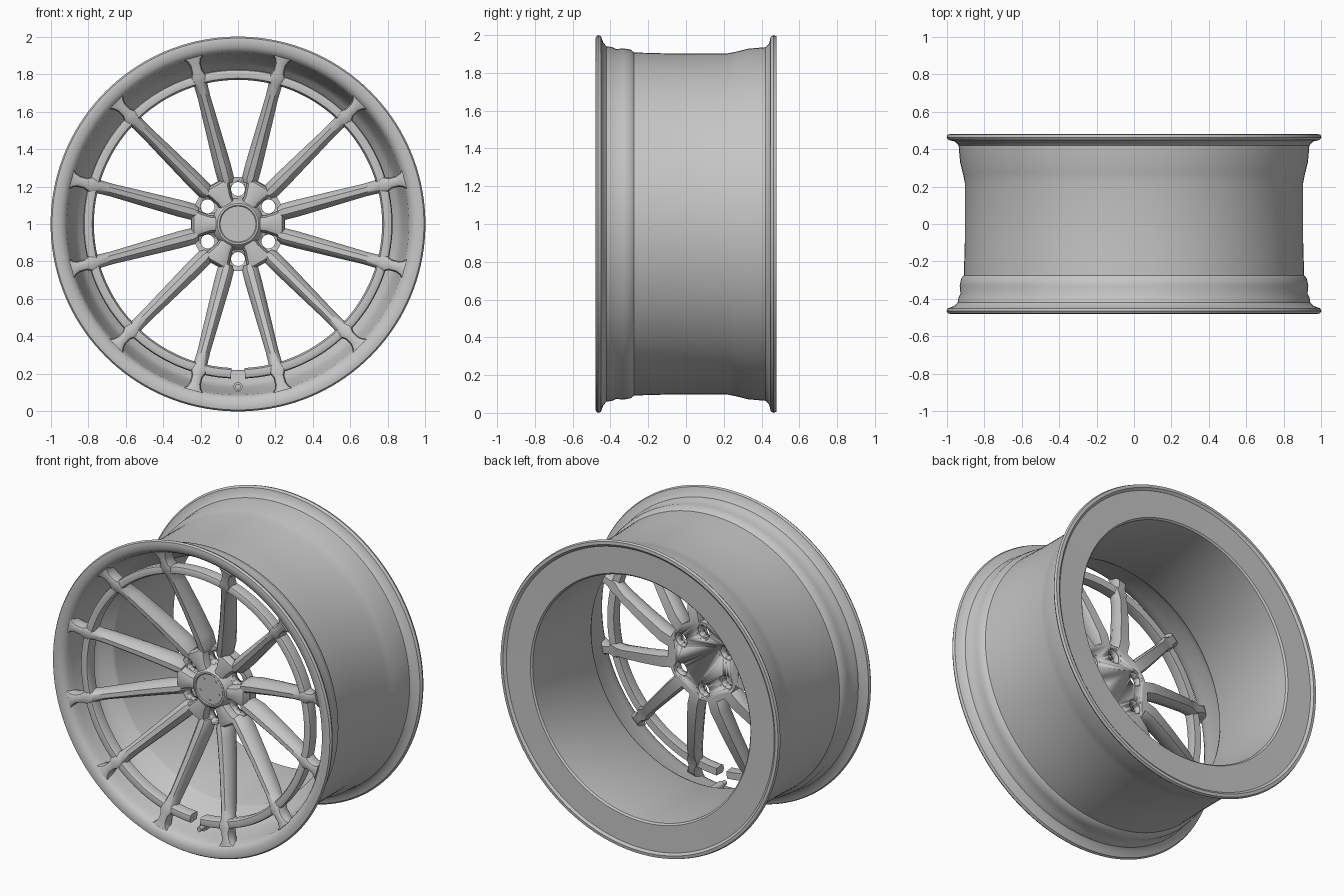
import bpy, bmesh, math
from mathutils import Matrix, Vector

cube = bpy.data.objects.get("Cube")
if cube:
    bpy.data.objects.remove(cube, do_unlink=True)

# Single metal colour
metal = bpy.data.materials.new("satin_grey_metal")
metal.use_nodes = True
GREY = (0.56, 0.56, 0.56, 1)
metal.diffuse_color = GREY
for node in metal.node_tree.nodes:
    if node.type == 'BSDF_PRINCIPLED':
        node.inputs["Base Color"].default_value = GREY
        node.inputs["Roughness"].default_value = 0.5


def polar(r, y, angle, side=0.0):
    """Point at radius r around the axle, shifted sideways along the tangent."""
    c, s = math.cos(angle), math.sin(angle)
    return Vector((r * c - side * s, y, 1 + r * s + side * c))


def finish(name, bm, sharp=35):
    bmesh.ops.remove_doubles(bm, verts=bm.verts, dist=1e-5)
    bmesh.ops.recalc_face_normals(bm, faces=bm.faces)
    mesh = bpy.data.meshes.new(name)
    bm.to_mesh(mesh)
    bm.free()
    obj = bpy.data.objects.new(name, mesh)
    bpy.context.collection.objects.link(obj)
    mesh.materials.append(metal)
    bpy.ops.object.select_all(action='DESELECT')
    obj.select_set(True)
    bpy.context.view_layer.objects.active = obj
    bpy.ops.object.shade_smooth_by_angle(angle=math.radians(sharp))
    return obj


def loft(bm, sections, loop=False):
    """Skin a list of closed sections, capping the ends unless looped."""
    rows = [[bm.verts.new(p) for p in sec] for sec in sections]
    pairs = list(zip(rows, rows[1:]))
    if loop:
        pairs.append((rows[-1], rows[0]))
    else:
        bm.faces.new(rows[0])
        bm.faces.new(rows[-1])
    for a, b in pairs:
        for i in range(len(a)):
            j = (i + 1) % len(a)
            bm.faces.new((a[i], a[j], b[j], b[i]))


def lathe(name, profile, steps=144, gap=0.0):
    """Turn a closed (radius, y) profile; gap opens it at the bottom."""
    bm = bmesh.new()
    start = -math.pi / 2 + gap
    sweep = 2 * math.pi - 2 * gap
    count = steps + 1 if gap else steps
    loft(bm, [[polar(r, y, start + sweep * k / steps) for r, y in profile]
              for k in range(count)], loop=not gap)
    return finish(name, bm)


def add_cylinder(bm, center, radius, depth, sides=32):
    place = Matrix.Translation(center) @ Matrix.Rotation(math.pi / 2, 4, 'X')
    bmesh.ops.create_cone(bm, cap_ends=True, segments=sides, radius1=radius,
                          radius2=radius, depth=depth, matrix=place)


def radial_bars(name, stations, count, first):
    """Crowned bars: radius, front y, back y, crown and base half widths."""
    bm = bmesh.new()
    for k in range(count):
        angle = math.radians(first + 360 / count * k)
        sections = []
        for r, front, back, crown, base in stations:
            depth = back - front
            half = [(crown * .6, front), (crown, front + depth * .08),
                    (base, front + depth * .4), (base, back - depth * .2),
                    (base * .75, back)]
            outline = half + [(-w, y) for w, y in reversed(half)]
            sections.append([polar(r, y, angle, w) for w, y in outline])
        loft(bm, sections)
    return finish(name, bm, 40)


# Rim barrel: front lip, outer wall, rear flange, flat rear face, inner wall
lathe("rim_barrel", [
    (.905, -.40), (.912, -.44), (.925, -.462), (.945, -.474), (.975, -.48),
    (.992, -.477), (1, -.465), (.994, -.45), (.96, -.438), (.941, -.42),
    (.936, -.39), (.926, -.37), (.93, -.33), (.922, -.29), (.908, -.275),
    (.903, -.1), (.903, .22), (.913, .27), (.928, .33), (.936, .42),
    (.955, .44), (.99, .448), (1, .462), (.994, .478), (.975, .48),
    (.96, .468), (.79, .465), (.78, .455), (.78, -.14), (.79, -.16),
    (.85, -.2), (.875, -.26), (.895, -.36)])

# Ring joining the spokes, open beside the valve
lathe("spoke_ring", [
    (.769, -.418), (.778, -.435), (.805, -.44), (.82, -.434), (.825, -.418),
    (.82, -.365), (.774, -.365)], gap=math.radians(2.6))

# Hub flange at the back and raised cap at the front
bm = bmesh.new()
add_cylinder(bm, polar(0, -.205, 0), .252, .06, 96)
flange = finish("hub_flange", bm)
lathe("hub_cap", [
    (0, -.292), (.095, -.292), (.1, -.297), (.11, -.296), (.122, -.285),
    (.14, -.225), (0, -.225)], steps=96)

# Lug holes: narrow bore through, wider seat at the back
for label, radius, y, depth in (("bore", .037, -.23, .3), ("seat", .047, -.16, .07)):
    bm = bmesh.new()
    for k in range(6):
        add_cylinder(bm, polar(.187, y, math.radians(30 + 60 * k)), radius, depth)
    cutter = finish("lug_" + label + "_cutter", bm)
    cutter.hide_render = True
    cutter.hide_set(True)
    cutter.display_type = 'WIRE'
    cut = flange.modifiers.new("lug_" + label, 'BOOLEAN')
    cut.operation = 'DIFFERENCE'
    cut.solver = 'EXACT'
    cut.object = cutter

# Webs between the lug holes, each carrying a pair of spokes into the cap
radial_bars("hub_webs", [
    (.09, -.288, -.2, .030, .038), (.15, -.288, -.2, .036, .047),
    (.2, -.288, -.19, .052, .064), (.235, -.282, -.18, .068, .082),
    (.247, -.262, -.18, .060, .076)], 6, 0)

# Twelve straight spokes flaring where they cross the ring and meet the lip
radial_bars("spokes", [
    (.222, -.278, -.178, .018, .028), (.25, -.288, -.176, .027, .044),
    (.32, -.303, -.18, .026, .045), (.5, -.350, -.235, .023, .040),
    (.7, -.410, -.305, .021, .034), (.765, -.433, -.34, .023, .036),
    (.79, -.442, -.352, .036, .046), (.815, -.448, -.36, .036, .044),
    (.84, -.454, -.368, .024, .030), (.88, -.462, -.376, .024, .030),
    (.905, -.467, -.388, .034, .040), (.92, -.469, -.41, .050, .054)], 12, 15)

# Valve stem at the bottom between two spokes
bm = bmesh.new()
bottom = -math.pi / 2
add_cylinder(bm, polar(.868, -.3, bottom), .024, .12, 20)
add_cylinder(bm, polar(.868, -.37, bottom), .015, .06, 20)
finish("valve_stem", bm)

# Small raised marks around the centre cap
bm = bmesh.new()
for k in range(5):
    add_cylinder(bm, polar(.07, -.292, math.radians(54 + 72 * k)), .008, .006, 12)
finish("cap_studs", bm)
